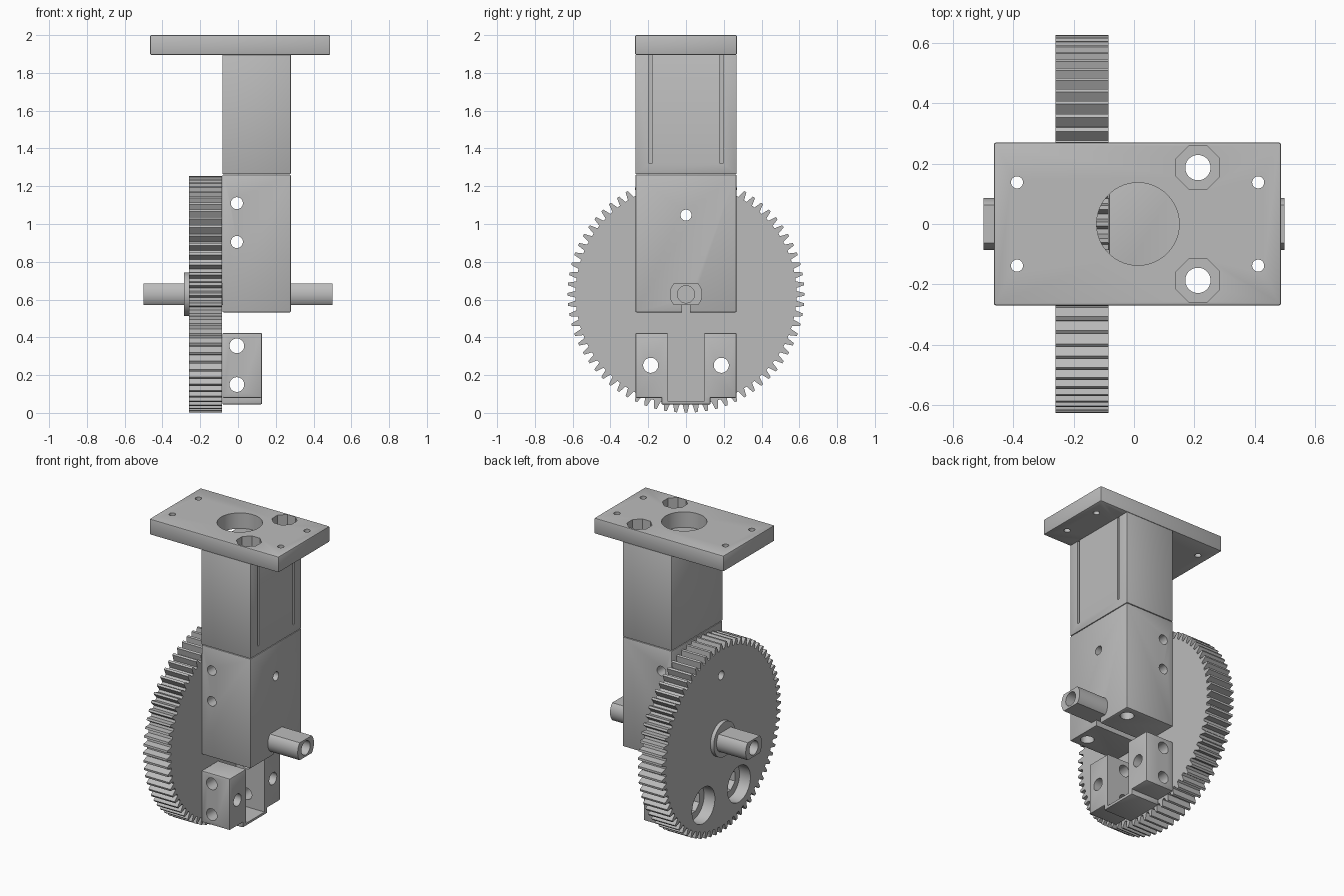
import bpy, bmesh, math
from mathutils import Matrix, Vector

cube = bpy.data.objects.get("Cube")
if cube:
    bpy.data.objects.remove(cube)

grey = bpy.data.materials.new("machined grey")
grey.use_nodes = True
colour = (0.5, 0.5, 0.5, 1)
grey.diffuse_color = colour
grey.node_tree.nodes["Principled BSDF"].inputs["Base Color"].default_value = colour

AXIS = {"x": Matrix.Rotation(math.pi / 2, 4, "Y"),
        "y": Matrix.Rotation(-math.pi / 2, 4, "X"),
        "z": Matrix.Identity(4)}


def make(name, bm):
    bmesh.ops.recalc_face_normals(bm, faces=bm.faces)
    mesh = bpy.data.meshes.new(name)
    bm.to_mesh(mesh)
    bm.free()
    mesh.materials.append(grey)
    obj = bpy.data.objects.new(name, mesh)
    bpy.context.collection.objects.link(obj)
    return obj


def box(name, x, y, z, bevel=0):
    bm = bmesh.new()
    bmesh.ops.create_cube(bm, size=1)
    for v in bm.verts:
        v.co = Vector([(r[0] + r[1]) / 2 + c * (r[1] - r[0])
                       for c, r in zip(v.co, (x, y, z))])
    if bevel:
        bmesh.ops.bevel(bm, geom=bm.edges[:], offset=bevel, segments=2,
                        profile=0.5, affect="EDGES")
    return make(name, bm)


def rod(name, axis, centre, start, end, radius, sides=32):
    """Cylinder along an axis; centre gives the two other coordinates."""
    bm = bmesh.new()
    bmesh.ops.create_cone(bm, cap_ends=True, segments=sides, radius1=radius,
                          radius2=radius, depth=end - start)
    bmesh.ops.rotate(bm, verts=bm.verts, matrix=Matrix.Rotation(math.pi / sides, 3, "Z"))
    place = list(centre)
    place.insert("xyz".index(axis), (start + end) / 2)
    bmesh.ops.transform(bm, verts=bm.verts,
                        matrix=Matrix.Translation(place) @ AXIS[axis])
    return make(name, bm)


def cut(target, cutter, operation="DIFFERENCE"):
    mod = target.modifiers.new("cut", "BOOLEAN")
    mod.operation, mod.solver, mod.object = operation, "EXACT", cutter
    bpy.context.view_layer.objects.active = target
    bpy.ops.object.modifier_apply(modifier=mod.name)
    bpy.data.objects.remove(cutter)


def drill(target, axis, centre, radius, start=-3, end=3, sides=32):
    cut(target, rod("drill", axis, centre, start, end, radius, sides))


X, Y, AXLE = (-0.083, 0.28), (-0.268, 0.268), 0.628
SIDES = (-1, 1)

# Mounting plate with screw holes, central opening and nut recesses
plate = box("top_plate", (-0.465, 0.488), (-0.27, 0.27), (1.895, 2), 0.007)
drill(plate, "z", (0.013, 0), 0.137, sides=64)
for s in SIDES:
    for px in (-0.388, 0.412):
        drill(plate, "z", (px, 0.138 * s), 0.02)
    drill(plate, "z", (0.212, 0.187 * s), 0.042)
    drill(plate, "z", (0.212, 0.187 * s), 0.078, 1.93, 3, 8)

# Upper column with bolt bores and two narrow grooves
column = box("upper_column", X, Y, (1.264, 1.897), 0.005)
for s in SIDES:
    drill(column, "z", (0.212, 0.187 * s), 0.042)
    gy = 0.187 * s
    cut(column, box("groove", (0.25, 0.4), (gy - 0.008, gy + 0.008), (1.32, 1.894)))

# Lower block with cross holes, bolt bores and a clamping slit
block = box("axle_block", X, Y, (0.532, 1.262), 0.007)
for s in SIDES:
    drill(block, "z", (0.212, 0.187 * s), 0.042)
for z in (0.905, 1.11):
    drill(block, "y", (-0.006, z), 0.032)
drill(block, "x", (0, 1.047), 0.029)
cut(block, box("slit", (-1, 1), (-0.02, 0.02), (0.4, 0.6)))

# Spur gear with a trapezoid tooth profile
TEETH = 72
bm = bmesh.new()
ring = []
for i in range(TEETH):
    for offset, radius in ((-0.34, 0.585), (-0.13, 0.627), (0.13, 0.627), (0.34, 0.585)):
        a = math.tau * (i + offset) / TEETH
        ring.append(bm.verts.new((-0.26, radius * math.sin(a), AXLE + radius * math.cos(a))))
face = bm.faces.new(ring)
extruded = bmesh.ops.extrude_face_region(bm, geom=[face])["geom"]
bmesh.ops.translate(bm, vec=(0.176, 0, 0),
                    verts=[g for g in extruded if isinstance(g, bmesh.types.BMVert)])
gear = make("spur_gear", bm)
drill(gear, "x", (0, 1.047), 0.029)
for s in SIDES:
    drill(gear, "x", (0.187 * s, 0.252), 0.12, -1, -0.18, 48)
    drill(gear, "x", (0.187 * s, 0.252), 0.078, -1, -0.14, 8)
    drill(gear, "x", (0.187 * s, 0.252), 0.04)

hub = rod("gear_hub", "x", (0, AXLE), -0.285, -0.25, 0.115, 48)

# Axle: round bar with flats above and below and a blind bore in each end
axle = rod("axle", "x", (0, AXLE), -0.5, 0.5, 0.086, 48)
cut(axle, box("flats", (-1, 1), (-1, 1), (AXLE - 0.058, AXLE + 0.058)), "INTERSECT")
for start, end in ((-1, -0.36), (0.36, 1)):
    drill(axle, "x", (0, AXLE), 0.046, start, end)

# Fork bracket: body, narrow foot, open channel and bolt holes
bracket = box("fork_bracket", (-0.083, 0.127), Y, (0.08, 0.423), 0.007)
cut(bracket, box("foot", (-0.083, 0.127), (-0.13, 0.13), (0.045, 0.2), 0.006), "UNION")
cut(bracket, box("channel", (-1, 1), (-0.098, 0.098), (0.063, 1)))
for z in (0.355, 0.15):
    drill(bracket, "y", (-0.006, z), 0.039)
for s in SIDES:
    drill(bracket, "x", (0.187 * s, 0.252), 0.04)

# Smooth curved walls, keep machined edges crisp
bpy.ops.object.select_all(action="DESELECT")
for part in (plate, column, block, gear, hub, axle, bracket):
    part.select_set(True)
bpy.context.view_layer.objects.active = plate
bpy.ops.object.shade_smooth_by_angle(angle=math.radians(25))
